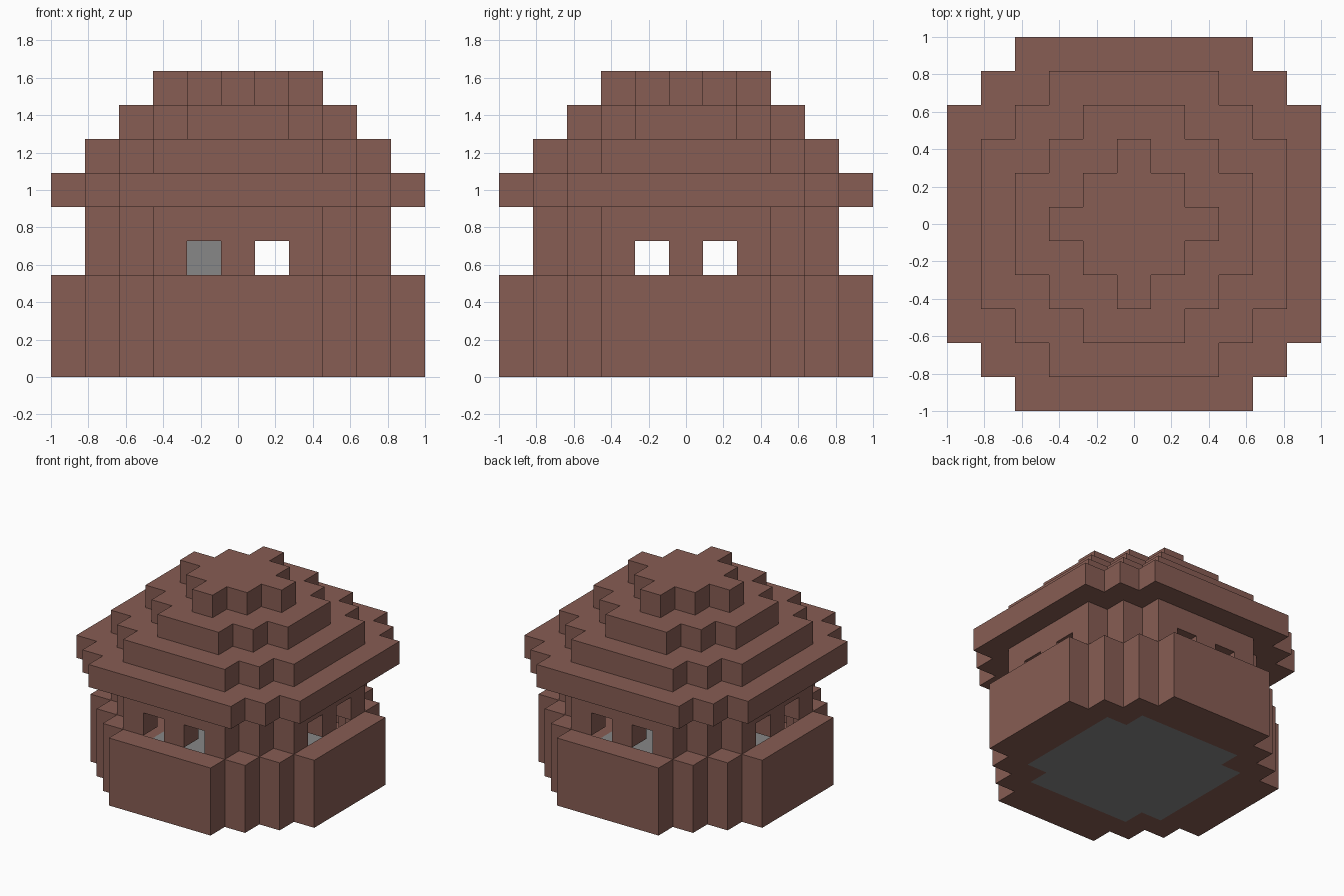
import bpy
import bmesh
from mathutils import Vector

old = bpy.data.objects.get("Cube")
if old:
    bpy.data.objects.remove(old, do_unlink=True)

UNIT = 2 / 11  # edge of one building block


def material(name, rgb):
    mat = bpy.data.materials.new(name)
    mat.use_nodes = True
    mat.diffuse_color = (*rgb, 1)
    mat.node_tree.nodes["Principled BSDF"].inputs["Base Color"].default_value = (*rgb, 1)
    return mat


brown = material("brown clay", (0.242, 0.109, 0.087))
grey = material("grey stone", (0.245, 0.245, 0.245))

# Stepped round plans: half width of each row, counted from the middle row out
BASE = [5, 5, 5, 4, 3, 2]
BRIM = [5, 5, 5, 5, 4, 3]
WALL = [4, 4, 4, 3, 2]
ROOM = [3, 3, 3, 2]
TIER = [3, 3, 2, 1]
CROWN = [2, 1, 0]
LOFT = [2, 2, 2]


def disc(rows, levels, hole=()):
    """Blocks of a stepped disc on the given levels, minus a stepped hole."""
    def inside(plan, x, y):
        return abs(y) < len(plan) and abs(x) <= plan[abs(y)]
    reach = range(-5, 6)
    return {(x, y, z) for x in reach for y in reach for z in levels
            if inside(rows, x, y) and not inside(hole, x, y)}


# Two windows in each of the four walls
windows = {cell for s in (-1, 1) for side in (-4, 4)
           for cell in ((s, side, 3), (side, s, 3))}

parts = {
    "foundation": (disc(BASE, [0], ROOM), brown),
    "floor": (disc(ROOM, [0]), grey),
    "base_wall": (disc(BASE, [1, 2], WALL), brown),
    "upper_wall": (disc(WALL, [3, 4], ROOM) - windows, brown),
    "roof_brim": (disc(BRIM, [5], ROOM), brown),
    "roof_lower_tier": (disc(WALL, [6], LOFT), brown),
    "roof_upper_tier": (disc(TIER, [7]), brown),
    "roof_crown": (disc(CROWN, [8]), brown),
    "inner_pillar": ({(-1, 2, z) for z in (1, 2, 3)}, grey),
}
filled = set().union(*(cells for cells, mat in parts.values()))


def build(name, cells, mat):
    """Make the exposed skin of a set of blocks, with flat areas merged."""
    bm = bmesh.new()
    for cell in cells:
        centre = Vector(cell) + Vector((0, 0, 0.5))
        for axis in range(3):
            for sign in (-1, 1):
                n = Vector((0, 0, 0))
                n[axis] = sign
                if tuple(int(c + d) for c, d in zip(cell, n)) in filled:
                    continue
                u = Vector((0, 0, 0))
                u[(axis + 1) % 3] = 0.5
                v = n.cross(u)
                mid = centre + n / 2
                corners = (mid - u - v, mid + u - v, mid + u + v, mid - u + v)
                bm.faces.new([bm.verts.new(p * UNIT) for p in corners])
    bmesh.ops.remove_doubles(bm, verts=bm.verts, dist=UNIT / 100)
    bmesh.ops.dissolve_limit(bm, angle_limit=0.01, verts=bm.verts, edges=bm.edges)
    mesh = bpy.data.meshes.new(name)
    bm.to_mesh(mesh)
    bm.free()
    mesh.materials.append(mat)
    bpy.context.collection.objects.link(bpy.data.objects.new(name, mesh))


for part, (cells, mat) in parts.items():
    build(part, cells, mat)
